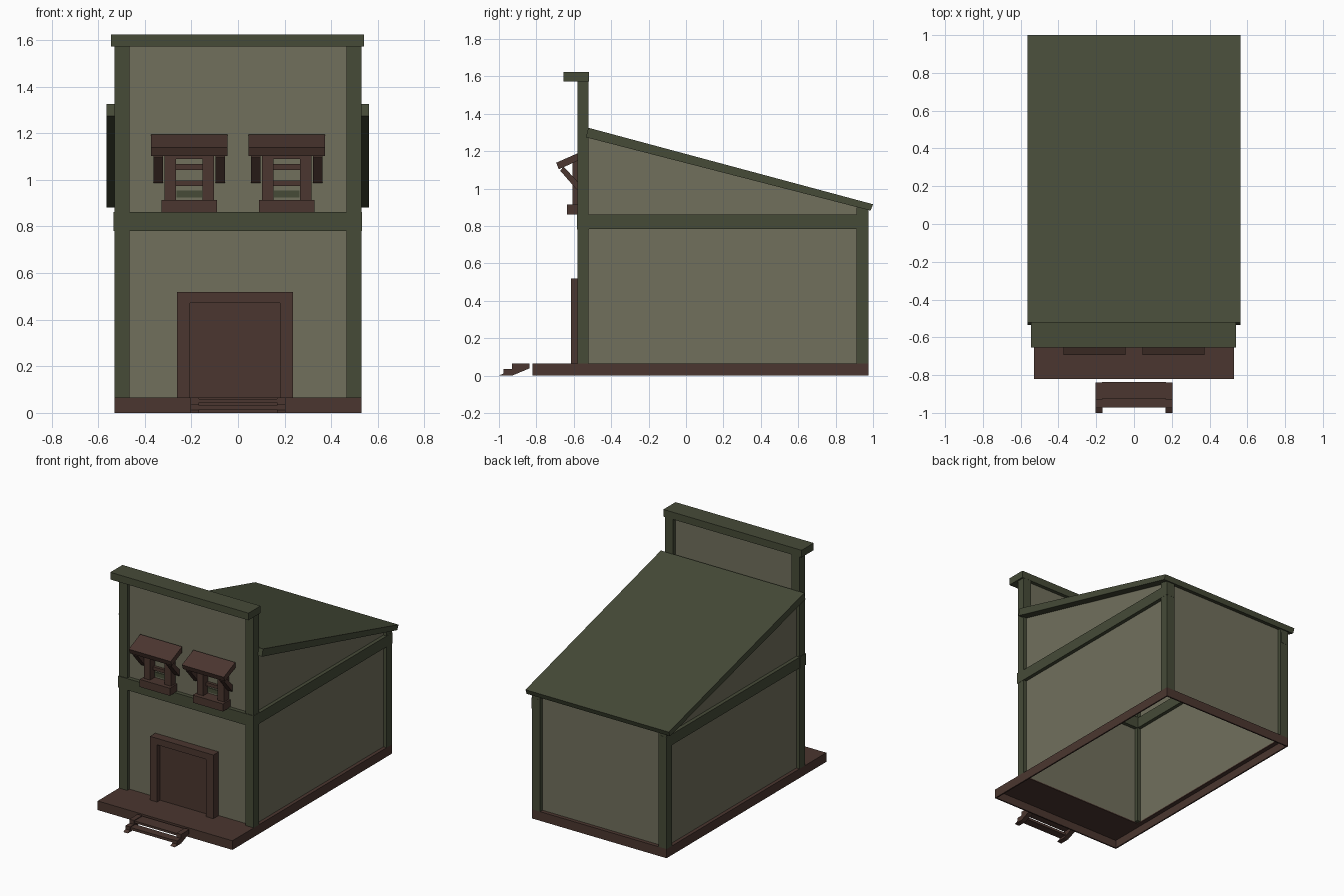
import bpy, bmesh

if "Cube" in bpy.data.objects:
    bpy.data.objects.remove(bpy.data.objects["Cube"])


def material(name, rgb):
    m = bpy.data.materials.new(name)
    m.diffuse_color = (*rgb, 1)
    m.use_nodes = True
    m.node_tree.nodes["Principled BSDF"].inputs["Base Color"].default_value = m.diffuse_color
    return m


WALL = material("olive_plaster", (0.165, 0.162, 0.108))
GREEN = material("dark_green_trim", (0.061, 0.070, 0.039))
BROWN = material("dark_brown_wood", (0.070, 0.037, 0.029))


def prism(name, x0, x1, profile, mat):
    """Extrude a (y, z) profile from x0 to x1."""
    bm = bmesh.new()
    face = bm.faces.new([bm.verts.new((x0, y, z)) for y, z in profile])
    ext = bmesh.ops.extrude_face_region(bm, geom=[face])
    verts = [v for v in ext["geom"] if isinstance(v, bmesh.types.BMVert)]
    bmesh.ops.translate(bm, verts=verts, vec=(x1 - x0, 0, 0))
    bmesh.ops.recalc_face_normals(bm, faces=bm.faces)
    me = bpy.data.meshes.new(name)
    bm.to_mesh(me)
    bm.free()
    me.materials.append(mat)
    ob = bpy.data.objects.new(name, me)
    bpy.context.collection.objects.link(ob)
    return ob


def box(name, x, y, z, mat):
    return prism(name, x[0], x[1], [(y[0], z[0]), (y[1], z[0]), (y[1], z[1]), (y[0], z[1])], mat)


W = 0.53       # half width
BASE = 0.065   # deck height
SIDES = (("left", -1), ("right", 1))


def span(s, a, b):
    return tuple(sorted((s * a, s * b)))


# Base: hollow skirt with a porch deck and narrow ledges under the walls
box("porch_deck", (-W, W), (-0.82, -0.545), (BASE - 0.008, BASE), BROWN)
box("front_skirt", (-W, W), (-0.82, -0.81), (0, BASE), BROWN)
box("back_skirt", (-W, W), (0.965, 0.975), (0, BASE), BROWN)
box("back_ledge", (-W, W), (0.935, 0.975), (BASE - 0.008, BASE), BROWN)
for side, s in SIDES:
    box(side + "_skirt", span(s, W - 0.01, W), (-0.82, 0.975), (0, BASE), BROWN)
    box(side + "_ledge", span(s, 0.49, W), (-0.56, 0.975), (BASE - 0.008, BASE), BROWN)

# Thin wall panels
box("front_wall", (-0.5, 0.5), (-0.555, -0.545), (BASE, 1.58), WALL)
box("back_wall", (-0.5, 0.5), (0.938, 0.948), (BASE, 0.9), WALL)
for side, s in SIDES:
    x0, x1 = span(s, 0.495, 0.505)
    prism(side + "_wall", x0, x1,
          [(-0.55, BASE), (0.945, BASE), (0.945, 0.9), (-0.55, 1.29)], WALL)

# Corner posts and side bands
for side, s in SIDES:
    box(side + "_front_post", span(s, 0.465, W), (-0.58, -0.52), (BASE, 1.58), GREEN)
    box(side + "_back_post", span(s, 0.465, W), (0.912, 0.975), (BASE, 0.9), GREEN)
    box(side + "_band", span(s, 0.47, W + 0.001), (-0.52, 0.976), (0.783, 0.86), GREEN)

# Front band and parapet cap
box("front_band", (-0.534, 0.532), (-0.584, -0.519), (0.781, 0.863), GREEN)
box("parapet_cap", (-0.546, 0.541), (-0.655, -0.519), (1.573, 1.624), GREEN)

# Sloping roof slab
prism("roof", -0.565, 0.563,
      [(-0.535, 1.274), (0.987, 0.882), (1.0, 0.916), (-0.522, 1.325)], GREEN)

# Door: frame around a recessed slab
box("door_left_jamb", (-0.262, -0.207), (-0.615, -0.55), (BASE, 0.518), BROWN)
box("door_right_jamb", (0.18, 0.237), (-0.615, -0.55), (BASE, 0.518), BROWN)
box("door_lintel", (-0.207, 0.18), (-0.615, -0.55), (0.472, 0.518), BROWN)
box("door_slab", (-0.207, 0.18), (-0.58, -0.55), (BASE, 0.472), BROWN)

# Steps: two stringers and two treads
STRINGER = [(-1.0, 0), (-0.975, 0.012), (-0.975, 0.036), (-0.93, 0.036), (-0.93, 0.065),
            (-0.838, 0.065), (-0.838, 0.038), (-0.91, 0.008), (-0.93, 0)]
for side, s in SIDES:
    x0, x1 = span(s, 0.167, 0.203)
    prism(side + "_stringer", x0, x1, STRINGER, BROWN)
box("upper_tread", (-0.17, 0.17), (-0.925, -0.836), (0.045, 0.06), BROWN)
box("lower_tread", (-0.17, 0.17), (-0.972, -0.915), (0.014, 0.032), BROWN)

# Two windows with sloping hoods
for side, s in SIDES:
    c = s * 0.209
    n = side + "_window_"
    prism(n + "hood", c - 0.165, c + 0.165,
          [(-0.68, 1.103), (-0.565, 1.155), (-0.565, 1.195), (-0.694, 1.138)], BROWN)
    box(n + "sill", (c - 0.119, c + 0.119), (-0.637, -0.55), (0.86, 0.914), BROWN)
    box(n + "head", (c - 0.107, c + 0.107), (-0.608, -0.55), (1.09, 1.15), BROWN)
    for end, e in SIDES:
        a, b = span(e, 0.057, 0.107)
        box(n + end + "_jamb", (c + a, c + b), (-0.608, -0.55), (0.914, 1.1), BROWN)
        a, b = span(e, 0.112, 0.153)
        prism(n + end + "_brace", c + a, c + b,
              [(-0.578, 0.987), (-0.672, 1.095), (-0.655, 1.118), (-0.578, 1.035)], BROWN)
    # slats across the opening
    for i, z in enumerate((0.985, 1.055)):
        box(n + "slat_%d" % (i + 1), (c - 0.057, c + 0.057), (-0.575, -0.55),
            (z - 0.012, z + 0.012), BROWN)
    box(n + "lower_pane", (c - 0.055, c + 0.055), (-0.56, -0.553), (0.925, 0.955), GREEN)
